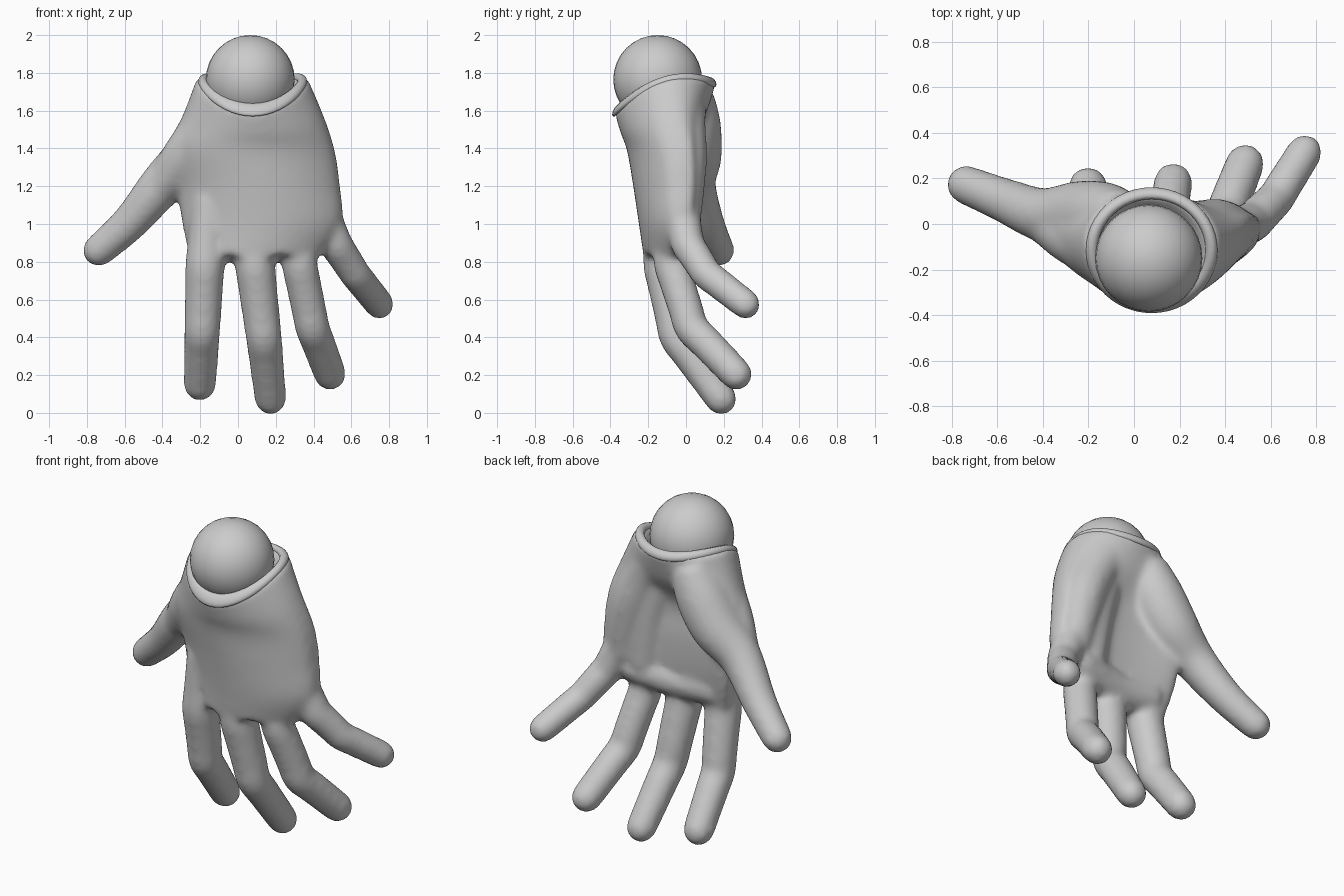
import bpy, bmesh
from math import sin, cos, pi, radians, copysign
from mathutils import Vector

if "Cube" in bpy.data.objects:
    bpy.data.objects.remove(bpy.data.objects["Cube"])


def spline(rows, steps=6):
    """Catmull-Rom interpolation through rows of numbers."""
    p = [rows[0]] + list(rows) + [rows[-1]]
    out = []
    for i in range(1, len(p) - 2):
        for s in range(steps):
            t = s / steps
            out.append([0.5 * (2 * b + (c - a) * t + (2 * a - 5 * b + 4 * c - d) * t * t
                               + (3 * b - a - 3 * c + d) * t ** 3)
                        for a, b, c, d in zip(*p[i - 1:i + 3])])
    return out + [list(rows[-1])]


def straighten(rows):
    """Insert points along each segment so bones stay straight between joints."""
    out = []
    for a, b in zip(rows, rows[1:]):
        out += [[u + (v - u) * t for u, v in zip(a, b)] for t in (0, 0.3, 0.7)]
    return out + [list(rows[-1])]


def skin(bm, rings):
    """Bridge rings of points and cap both ends."""
    loops = [[bm.verts.new(v) for v in r] for r in rings]
    n = len(loops[0])
    for a, b in zip(loops, loops[1:]):
        for i in range(n):
            j = (i + 1) % n
            bm.faces.new((a[i], a[j], b[j], b[i]))
    bm.faces.new(loops[0][::-1])
    bm.faces.new(loops[-1])


def tube(bm, rows, n=20):
    """Tapered round tube along (x, y, z, radius) rows, domed at the tip."""
    pts = spline(rows)
    pos = [Vector(p[:3]) for p in pts]
    rings = []

    def ring(c, d, r):
        side = d.cross(Vector((0, 1, 0))).normalized()
        up = d.cross(side)
        rings.append([c + (side * cos(2 * pi * k / n) + up * sin(2 * pi * k / n)) * r
                      for k in range(n)])

    for i, p in enumerate(pts):
        d = (pos[min(i + 1, len(pos) - 1)] - pos[max(i - 1, 0)]).normalized()
        ring(pos[i], d, p[3])
    for a in (25, 50, 70, 84):
        ring(pos[-1] + d * pts[-1][3] * sin(radians(a)), d, pts[-1][3] * cos(radians(a)))
    skin(bm, rings)


def section(x0, x1, y, h, bend, z, saddle=0.0, n=40):
    """Cupped cross-section, blunter where cupped; saddle slants the wrist opening."""
    out = []
    for k in range(n):
        c, s = cos(2 * pi * k / n), sin(2 * pi * k / n)
        dy = h * copysign(abs(s) ** max(0.5, 1 - 3.5 * bend), s)
        out.append(Vector(((x0 + x1) / 2 + (x1 - x0) / 2 * c, y + dy + bend * c * c,
                           z + saddle * (0.29 * dy - 1.25 * dy * dy))))
    return out


def make_object(name, bm):
    bmesh.ops.recalc_face_normals(bm, faces=bm.faces)
    me = bpy.data.meshes.new(name)
    bm.to_mesh(me)
    bm.free()
    for f in me.polygons:
        f.use_smooth = True
    ob = bpy.data.objects.new(name, me)
    bpy.context.collection.objects.link(ob)
    return ob


# Palm, with a shallow pocket at the wrist
bm = bmesh.new()
palm = [
    (-0.26, 0.44, -0.125, 0.10, 0.07, 0.83, 0),
    (-0.295, 0.55, -0.125, 0.125, 0.10, 1.0, 0),
    (-0.325, 0.54, -0.135, 0.145, 0.12, 1.2, 0),
    (-0.37, 0.51, -0.15, 0.16, 0.12, 1.4, 0.3),
    (-0.29, 0.45, -0.12, 0.225, 0.04, 1.58, 0.8),
    (-0.22, 0.37, -0.11, 0.27, 0.0, 1.765, 1),
]
rings = [section(*r) for r in spline(palm, 4)]
rings.append(section(-0.17, 0.32, -0.12, 0.235, 0, 1.765, 1))
rings.append(section(-0.14, 0.27, -0.14, 0.20, 0, 1.68, 0.8))
skin(bm, rings)

# Heel below the little finger, a ramp into the palm, and the pad behind the knuckles
tube(bm, [(0.20, -0.01, 1.66, 0.12), (0.28, -0.02, 1.53, 0.125),
          (0.37, -0.02, 1.32, 0.13), (0.43, -0.03, 1.02, 0.11)])
tube(bm, [(0.18, -0.06, 1.55, 0.12), (0.26, -0.05, 1.3, 0.12), (0.31, -0.06, 0.98, 0.12)])
tube(bm, [(-0.18, -0.07, 0.92, 0.10), (0.08, -0.09, 0.90, 0.11), (0.36, -0.04, 0.93, 0.10)])

# Thumb with its mound, and the bone along its outer edge
tube(bm, [(-0.06, 0.03, 1.68, 0.12), (-0.13, 0.035, 1.53, 0.15),
          (-0.24, 0.04, 1.36, 0.15), (-0.40, 0.04, 1.21, 0.12),
          (-0.57, 0.105, 1.01, 0.098), (-0.737, 0.172, 0.86, 0.086)])
tube(bm, [(-0.08, -0.12, 1.62, 0.13), (-0.25, -0.065, 1.40, 0.125),
          (-0.36, 0.0, 1.25, 0.11), (-0.48, 0.07, 1.11, 0.09)])

# Fingers: index, middle, ring, little
for finger in (
    [(-0.15, -0.12, 1.14, 0.09), (-0.175, -0.11, 0.78, 0.105),
     (-0.19, -0.04, 0.43, 0.096), (-0.202, 0.165, 0.15, 0.087)],
    [(0.05, -0.13, 1.14, 0.09), (0.09, -0.12, 0.78, 0.107),
     (0.137, -0.045, 0.40, 0.096), (0.172, 0.185, 0.075, 0.085)],
    [(0.26, -0.10, 1.14, 0.09), (0.327, -0.075, 0.78, 0.095),
     (0.395, 0.03, 0.45, 0.092), (0.487, 0.265, 0.205, 0.086)],
    [(0.43, -0.03, 1.08, 0.10), (0.52, 0.01, 0.89, 0.09),
     (0.62, 0.11, 0.735, 0.083), (0.748, 0.315, 0.575, 0.079)],
):
    tube(bm, straighten(finger))

hand = make_object("hand", bm)
remesh = hand.modifiers.new("Fuse", 'REMESH')
remesh.mode = 'VOXEL'
remesh.voxel_size = 0.018
remesh.use_smooth_shade = True
smooth = hand.modifiers.new("Blend", 'SMOOTH')
smooth.factor = 0.5
smooth.iterations = 12

# Rolled lip around the wrist opening
bm = bmesh.new()
loops = []
for k in range(12):
    a = 2 * pi * k / 12
    g, rise = 0.026 * cos(a), 0.026 * sin(a)
    loops.append([bm.verts.new(v) for v in section(
        -0.185 - g, 0.34 + g, -0.115, 0.25 + g, 0, 1.755 + rise, 1, 48)])
for k in range(12):
    p, q = loops[k], loops[(k + 1) % 12]
    for i in range(48):
        j = (i + 1) % 48
        bm.faces.new((p[i], p[j], q[j], q[i]))
make_object("wrist_lip", bm)

# Ball resting in the wrist
bm = bmesh.new()
bmesh.ops.create_uvsphere(bm, u_segments=32, v_segments=16, radius=0.235)
bmesh.ops.translate(bm, verts=bm.verts, vec=(0.065, -0.15, 1.765))
make_object("wrist_ball", bm)
